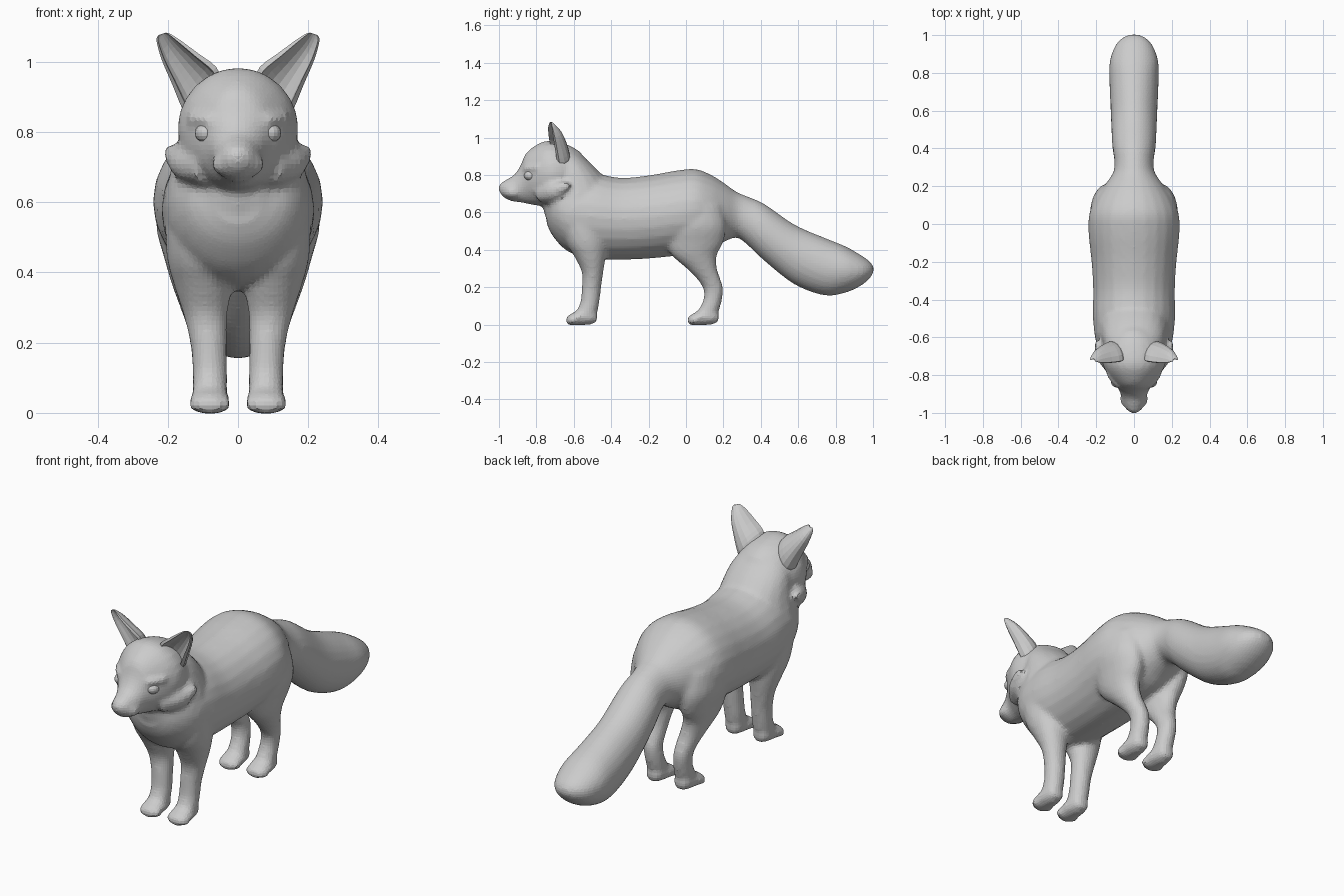
import bpy, bmesh
from math import cos, sin, pi
from mathutils import Vector, Matrix

if "Cube" in bpy.data.objects:
    bpy.data.objects.remove(bpy.data.objects["Cube"])


def spline(keys, n=4):
    """Catmull-Rom interpolation of section keys."""
    k = [Vector(v) for v in keys]
    out = []
    for i in range(len(k) - 1):
        p0, p1, p2, p3 = k[max(i - 1, 0)], k[i], k[i + 1], k[min(i + 2, len(k) - 1)]
        for j in range(n):
            t = j / n
            out.append(0.5 * (2 * p1 + (p2 - p0) * t + (2 * p0 - 5 * p1 + 4 * p2 - p3) * t * t
                              + (3 * p1 - p0 - 3 * p2 + p3) * t ** 3))
    return out + [k[-1]]


def loft(bm, rings):
    """Closed skin through rings of points."""
    vs = [[bm.verts.new(p) for p in r] for r in rings]
    n = len(vs[0])
    fs = [bm.faces.new((a[i], a[(i + 1) % n], b[(i + 1) % n], b[i]))
          for a, b in zip(vs, vs[1:]) for i in range(n)]
    fs += [bm.faces.new(vs[0][::-1]), bm.faces.new(vs[-1])]
    bmesh.ops.recalc_face_normals(bm, faces=fs)


def loft_y(bm, keys, x=0, dy=0, sides=24):
    """Keys: y, top z, bottom z, half width."""
    loft(bm, [[(x + w * cos(2 * pi * i / sides), y + dy,
                (t + b) / 2 + (t - b) / 2 * sin(2 * pi * i / sides)) for i in range(sides)]
              for y, t, b, w in spline(keys)])


def loft_z(bm, keys, s=1, sides=20):
    """Keys: z, centre x, front y, back y, half width."""
    loft(bm, [[(s * x + w * cos(2 * pi * i / sides),
                (f + b) / 2 + (b - f) / 2 * sin(2 * pi * i / sides), z) for i in range(sides)]
              for z, x, f, b, w in [tuple(v) for v in spline(keys)]])


def tube(bm, keys, s=1, sides=10):
    """Keys: x, y, z, radius; rings square to the path."""
    k = spline(keys)
    rings = []
    for i, v in enumerate(k):
        d = Vector((k[min(i + 1, len(k) - 1)] - k[max(i - 1, 0)])[:3]).normalized()
        u = d.cross(Vector((0, 0, 1))).normalized()
        w = d.cross(u)
        c = Vector(v[:3])
        ring = [c + v[3] * (u * cos(2 * pi * j / sides) + w * sin(2 * pi * j / sides))
                for j in range(sides)]
        rings.append([(s * p.x, p.y, p.z) for p in ring])
    loft(bm, rings)


def ball(bm, c, size):
    bmesh.ops.create_uvsphere(bm, u_segments=16, v_segments=10, radius=1,
                              matrix=Matrix.Translation(c) @ Matrix.Diagonal((*size, 1)))


def make(name, bm):
    me = bpy.data.meshes.new(name)
    bm.to_mesh(me)
    bm.free()
    ob = bpy.data.objects.new(name, me)
    bpy.context.collection.objects.link(ob)
    return ob


bm = bmesh.new()
# Torso running into the tail
loft_y(bm, [(-.745, .68, .54, .07), (-.71, .76, .47, .15), (-.63, .80, .39, .2),
            (-.5, .81, .35, .217), (-.35, .785, .347, .216), (-.2, .798, .353, .225),
            (-.05, .824, .368, .241), (.05, .832, .38, .238), (.13, .803, .40, .208),
            (.2, .76, .44, .16), (.27, .71, .465, .112), (.33, .685, .425, .104),
            (.42, .645, .34, .116), (.58, .535, .215, .123), (.74, .465, .156, .13),
            (.85, .42, .17, .13), (.93, .375, .205, .107), (.98, .34, .245, .07),
            (1.003, .31, .28, .025)])
# Neck
loft_z(bm, [(.48, 0, -.68, -.36, .17), (.56, 0, -.745, -.36, .2), (.65, 0, -.765, -.38, .2),
            (.75, 0, -.755, -.41, .178), (.85, 0, -.74, -.495, .152), (.93, 0, -.73, -.585, .10)])
# Head and muzzle
loft_y(bm, [(-.56, .92, .73, .09), (-.62, .957, .67, .148), (-.70, .98, .64, .172),
            (-.76, .98, .633, .16), (-.82, .948, .64, .124), (-.86, .91, .648, .092),
            (-.885, .85, .653, .077), (-.92, .80, .657, .064), (-.96, .776, .67, .053),
            (-.99, .758, .695, .034), (-1.0, .742, .715, .015)])
for s in (-1, 1):
    # Cheek ruff, lip and brow
    tube(bm, [(.08, -.77, .705, .06), (.14, -.70, .715, .058), (.18, -.655, .735, .035),
              (.203, -.625, .75, .012)], s)
    ball(bm, (s * .035, -.925, .708), (.04, .05, .035))
    tube(bm, [(.04, -.865, .815, .014), (.085, -.85, .835, .019), (.14, -.79, .84, .014)], s)
    # Front leg
    loft_z(bm, [(.62, .11, -.70, -.42, .1), (.45, .112, -.645, -.425, .092),
                (.36, .1, -.595, -.43, .082), (.28, .093, -.557, -.442, .063),
                (.2, .084, -.557, -.453, .053), (.12, .08, -.565, -.463, .05),
                (.06, .08, -.59, -.475, .05), (.03, .08, -.59, -.49, .045)], s)
    # Hind leg
    loft_z(bm, [(.64, .12, -.09, .2, .105), (.53, .138, -.11, .215, .095),
                (.44, .132, -.105, .2, .078), (.37, .122, -.075, .165, .068),
                (.30, .107, .003, .166, .058), (.24, .094, .062, .186, .05),
                (.19, .087, .093, .199, .045), (.13, .082, .092, .192, .045),
                (.07, .08, .063, .175, .047), (.03, .08, .06, .155, .043)], s)
    # Paws and toes
    for dy in (0, .65):
        loft_y(bm, [(-.475, .06, .015, .03), (-.51, .09, .0, .046), (-.57, .08, -.003, .056),
                    (-.62, .055, -.003, .053), (-.642, .035, .004, .03)], s * .08, dy, 16)
        for dx in (-.041, -.014, .014, .041):
            ball(bm, (s * .08 + dx, -.622 + dy + abs(dx) * .4, .025), (.017, .028, .026))

body = make("fox_body", bm)
m = body.modifiers.new("blend", 'REMESH')
m.mode, m.voxel_size, m.use_smooth_shade = 'VOXEL', .0135, False
m = body.modifiers.new("soften", 'SMOOTH')
m.factor, m.iterations = .5, 5
bpy.context.view_layer.objects.active = body
body.select_set(True)
for name in ("blend", "soften"):
    bpy.ops.object.modifier_apply(modifier=name)

# Cupped ears: crescent sections given by inner edge, outer edge, y and depth
EAR = [(.045, .94, .135, .83, -.69, .065), (.062, .985, .158, .865, -.70, .075),
       (.115, 1.025, .187, .935, -.71, .068), (.165, 1.062, .217, 1.005, -.718, .05),
       (.192, 1.079, .232, 1.06, -.722, .022), (.205, 1.083, .226, 1.076, -.722, .01)]
for side, s in (("left", 1), ("right", -1)):
    bm = bmesh.new()
    rings = []
    for xi, zi, xo, zo, y, d in spline(EAR, 3):
        mid = Vector(((xi + xo) / 2, y, (zi + zo) / 2))
        h = Vector(((xo - xi) / 2, .022 * d / .07, (zo - zi) / 2))
        arc = [pi * i / 8 for i in range(9)]
        pts = [mid + h * cos(a) + Vector((0, d * sin(a), 0)) for a in arc]
        pts += [mid + h * .8 * cos(a) + Vector((0, d * (.62 * sin(a) - .12), 0))
                for a in reversed(arc)]
        rings.append([(s * p.x, p.y, p.z) for p in pts])
    loft(bm, rings)
    make("ear_" + side, bm)
    # Eyes
    bm = bmesh.new()
    ball(bm, (s * .09, -.832, .797), (.033, .034, .028))
    make("eye_" + side, bm)

# Nose
bm = bmesh.new()
ball(bm, (0, -.98, .732), (.024, .021, .02))
make("nose", bm)
